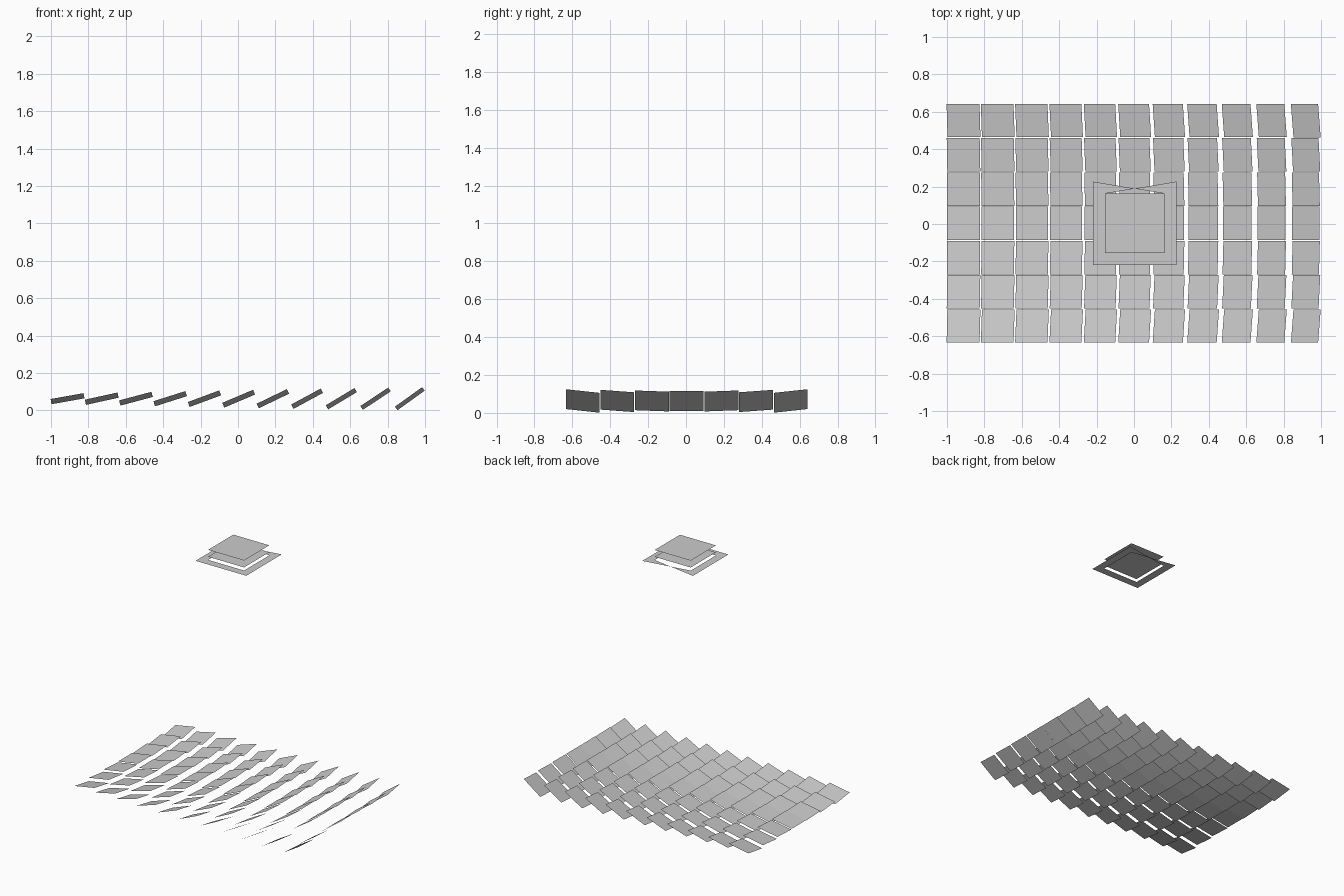
import bpy
from mathutils import Vector

if "Cube" in bpy.data.objects:
    bpy.data.objects.remove(bpy.data.objects["Cube"])

CX = 0.0035                                # shared centre of field and receiver
PITCH, SIZE, TILE_Z = 0.183, 0.179, 0.063
TARGET = Vector((CX, CX, 1.93))
SUN = Vector((-1, 0, 1)).normalized()


def make(name, verts, faces):
    mesh = bpy.data.meshes.new(name)
    mesh.from_pydata([tuple(v) for v in verts], [], faces)
    mesh.update()
    ob = bpy.data.objects.new(name, mesh)
    bpy.context.collection.objects.link(ob)
    return ob


def square(h, z):
    return [Vector((CX + sx * h, CX + sy * h, z))
            for sx, sy in ((-1, -1), (1, -1), (1, 1), (-1, 1))]


# Mirror field: each flat tile bisects the sun and receiver directions
for i in range(11):
    for j in range(7):
        c = Vector((CX + (i - 5) * PITCH, CX + (j - 3) * PITCH, TILE_Z))
        n = ((TARGET - c).normalized() + SUN).normalized()
        u = Vector((n.z, 0, -n.x)).normalized()
        v = n.cross(u)
        h = SIZE / 2
        make(f"mirror_tile_{i}_{j}",
             [c + u * h * a + v * h * b for a, b in ((-1, -1), (1, -1), (1, 1), (-1, 1))],
             [(0, 1, 2, 3)])

# Receiver: two flat plates floating above the field
make("receiver_top_plate", square(0.159, 1.99), [(0, 1, 2, 3)])
make("receiver_lower_plate", square(0.159, 1.935), [(0, 1, 2, 3)])

# Receiver frame: three flat sides, the back side crossed into two triangles
outer, inner = 0.2235, 0.159
t = outer / (outer + inner)
cross = Vector((CX, CX + outer + (inner - outer) * t, 1.91))
make("receiver_frame", square(outer, 1.91) + square(inner, 1.91) + [cross],
     [(0, 1, 5, 4), (1, 2, 6, 5), (3, 0, 4, 7), (2, 8, 6), (3, 7, 8)])
